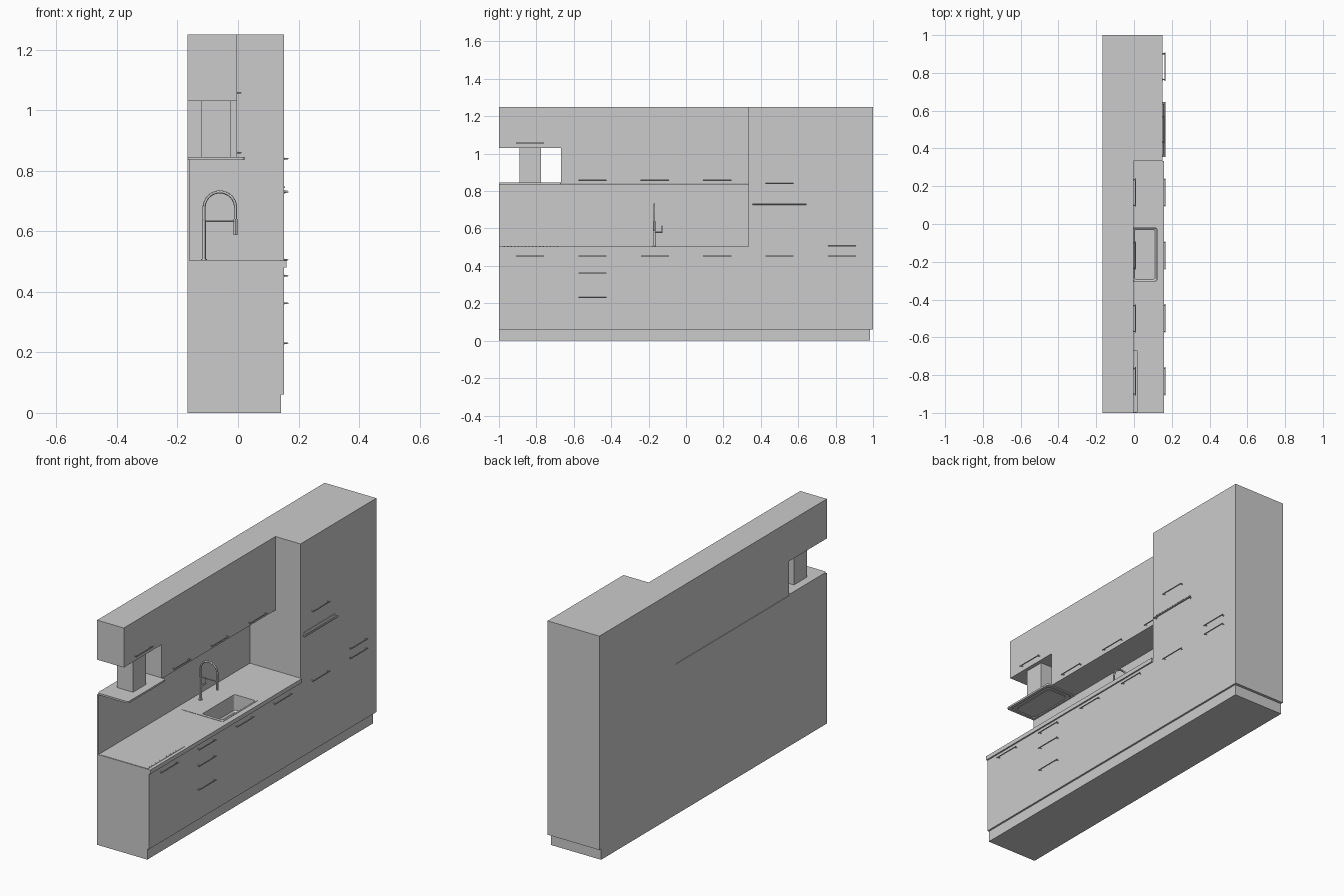
import bpy, bmesh
from math import pi, sin, cos
from mathutils import Vector

if "Cube" in bpy.data.objects:
    bpy.data.objects.remove(bpy.data.objects["Cube"])

BACK, FRONT, WALL_FRONT = -0.167, 0.152, -0.003


def mesh_object(name, bm):
    bmesh.ops.recalc_face_normals(bm, faces=bm.faces)
    me = bpy.data.meshes.new(name)
    bm.to_mesh(me)
    bm.free()
    ob = bpy.data.objects.new(name, me)
    bpy.context.collection.objects.link(ob)
    return ob


def box(name, x0, x1, y0, y1, z0, z1):
    bm = bmesh.new()
    bmesh.ops.create_cube(bm, size=1)
    for v in bm.verts:
        v.co = Vector(((x0 + x1) / 2 + v.co.x * (x1 - x0),
                       (y0 + y1) / 2 + v.co.y * (y1 - y0),
                       (z0 + z1) / 2 + v.co.z * (z1 - z0)))
    return mesh_object(name, bm)


def rounded(x0, x1, y0, y1, z, r, n=6):
    """Rounded rectangle loop at height z."""
    pts = []
    for k, (cx, cy) in enumerate(((x1 - r, y1 - r), (x0 + r, y1 - r),
                                  (x0 + r, y0 + r), (x1 - r, y0 + r))):
        for i in range(n + 1):
            a = (k + i / n) * pi / 2
            pts.append((cx + r * cos(a), cy + r * sin(a), z))
    return pts


def loft(name, loops, cap_first=True):
    """Bridge loops of equal length and cap the ends."""
    bm = bmesh.new()
    rings = [[bm.verts.new(p) for p in loop] for loop in loops]
    for a, b in zip(rings, rings[1:]):
        for i in range(len(a)):
            j = (i + 1) % len(a)
            bm.faces.new((a[i], a[j], b[j], b[i]))
    bm.faces.new(rings[-1])
    if cap_first:
        bm.faces.new(rings[0])
    return mesh_object(name, bm)


def tube(name, paths, sides=3):
    """Round bars along (radius, points) paths, joined as one mesh."""
    parts = []
    for r, pts in paths:
        cu = bpy.data.curves.new(name, 'CURVE')
        cu.dimensions = '3D'
        cu.bevel_depth, cu.bevel_resolution, cu.use_fill_caps = r, sides, True
        sp = cu.splines.new('POLY')
        sp.points.add(len(pts) - 1)
        for p, co in zip(sp.points, pts):
            p.co = (*co, 1)
        ob = bpy.data.objects.new(name, cu)
        bpy.context.collection.objects.link(ob)
        parts.append(ob)
    bpy.ops.object.select_all(action='DESELECT')
    for ob in parts:
        ob.select_set(True)
    bpy.context.view_layer.objects.active = parts[0]
    bpy.ops.object.convert(target='MESH')
    if len(parts) > 1:
        bpy.ops.object.join()
    bpy.ops.object.shade_smooth_by_angle()
    return bpy.context.object


def handle(name, x, y, z, length=0.15, r=0.0025):
    h, out = length / 2, x + 0.0145 - r
    paths = [(r, [(out, y - h, z), (out, y + h, z)])]
    for s in (-1, 1):
        py = y + s * (h - 0.007)
        paths.append((r, [(x - 0.002, py, z), (out, py, z)]))
        paths.append((r * 1.6, [(x - 0.001, py, z), (x + 0.002, py, z)]))
    return tube(name, paths)


# Cabinets
box("plinth", BACK, 0.142, -1, 0.985, 0, 0.06)
base = box("base_cabinets", BACK, FRONT, -1, 0.333, 0.06, 0.48)
box("tall_cabinets", BACK, FRONT, 0.333, 1, 0.06, 1.25)
top = box("worktop", BACK, 0.16, -1, 0.333, 0.48, 0.503)
box("backsplash", BACK, -0.16, -1, 0.333, 0.503, 0.837)

# Wall cabinets: one stepped profile, shorter over the hood
profile = [(-1, 1.03), (-0.667, 1.03), (-0.667, 0.84),
           (0.333, 0.84), (0.333, 1.25), (-1, 1.25)]
loft("wall_cabinets", [[(x, y, z) for y, z in profile] for x in (BACK, WALL_FRONT)])

# Extractor hood with recessed underside
box("hood_chimney", -0.122, -0.023, -0.89, -0.775, 0.844, 1.03)


def hood_loop(inset, z):
    return rounded(BACK + inset, 0.022 - inset, -0.998 + inset, -0.667 - inset, z, 0.012)


loft("hood_canopy", [hood_loop(0, 0.845), hood_loop(0, 0.835), hood_loop(0.016, 0.835),
                     hood_loop(0.019, 0.839), hood_loop(0.036, 0.839), hood_loop(0.038, 0.837)])

# Hob with a row of touch controls
loft("hob", [rounded(-0.147, 0.142, -0.998, -0.667, z, 0.004) for z in (0.5025, 0.505)])
for i in range(16):
    y = -0.975 + i * 0.019
    box("hob_control", 0.132, 0.136, y, y + 0.006, 0.504, 0.5056)

# Sink: opening cut through worktop and cabinet, then a flanged basin
cutter = loft("sink_cutter", [rounded(-0.012, 0.125, -0.308, -0.015, z, 0.012)
                              for z in (0.39, 0.53)])
cutter.hide_render = True
cutter.hide_set(True)
for ob in (base, top):
    m = ob.modifiers.new("sink_opening", 'BOOLEAN')
    m.object, m.operation, m.solver = cutter, 'DIFFERENCE', 'EXACT'
loft("sink", [rounded(-0.125, 0.13, -0.32, -0.01, 0.5032, 0.008),
              rounded(-0.125, 0.13, -0.32, -0.01, 0.505, 0.008),
              rounded(-0.008, 0.121, -0.303, -0.02, 0.505, 0.010),
              rounded(-0.006, 0.119, -0.301, -0.022, 0.42, 0.010),
              rounded(0.002, 0.111, -0.293, -0.03, 0.412, 0.010)], cap_first=False)
tube("sink_drain", [(0.016, [(0.056, -0.162, 0.411), (0.056, -0.162, 0.414)])], 6)

# Spring-neck tap with spray head, holder arm and side lever
ty, tx, cx, R = -0.17, -0.112, -0.06, 0.052
arc = [(cx - R * cos(a), ty, 0.678 + R * sin(a)) for a in [i * pi / 20 for i in range(21)]]
tube("tap", [
    (0.0095, [(tx, ty, 0.503), (tx, ty, 0.509)]),
    (0.0070, [(tx, ty, 0.505), (tx, ty, 0.637)]),
    (0.0050, [(tx, ty, 0.63)] + arc + [(cx + R, ty, 0.63)]),
    (0.0065, [(cx + R, ty, 0.64), (cx + R, ty, 0.587)]),
    (0.0030, [(tx, ty, 0.633), (cx + R, ty, 0.633)]),
    (0.0050, [(tx, ty, 0.58), (tx, ty + 0.045, 0.58)]),
    (0.0022, [(tx, ty + 0.042, 0.578), (tx, ty + 0.042, 0.617)]),
], 4)

# Door and drawer handles
for i in range(6):
    handle("lower_handle", FRONT, -0.833 + i / 3, 0.453)
for z in (0.362, 0.23):
    handle("drawer_handle", FRONT, -0.5, z)
for y in (-0.5, -0.167, 0.167):
    handle("wall_handle", WALL_FRONT, y, 0.86)
handle("hood_cabinet_handle", WALL_FRONT, -0.833, 1.057)
handle("upper_tall_handle", FRONT, 0.5, 0.84)
handle("fridge_handle", FRONT, 0.833, 0.506)

# Built-in oven: wide handle and vent trim
handle("oven_handle", FRONT, 0.5, 0.73, 0.29, 0.0045)
box("oven_trim", 0.142, 0.155, 0.365, 0.635, 0.743, 0.748)
